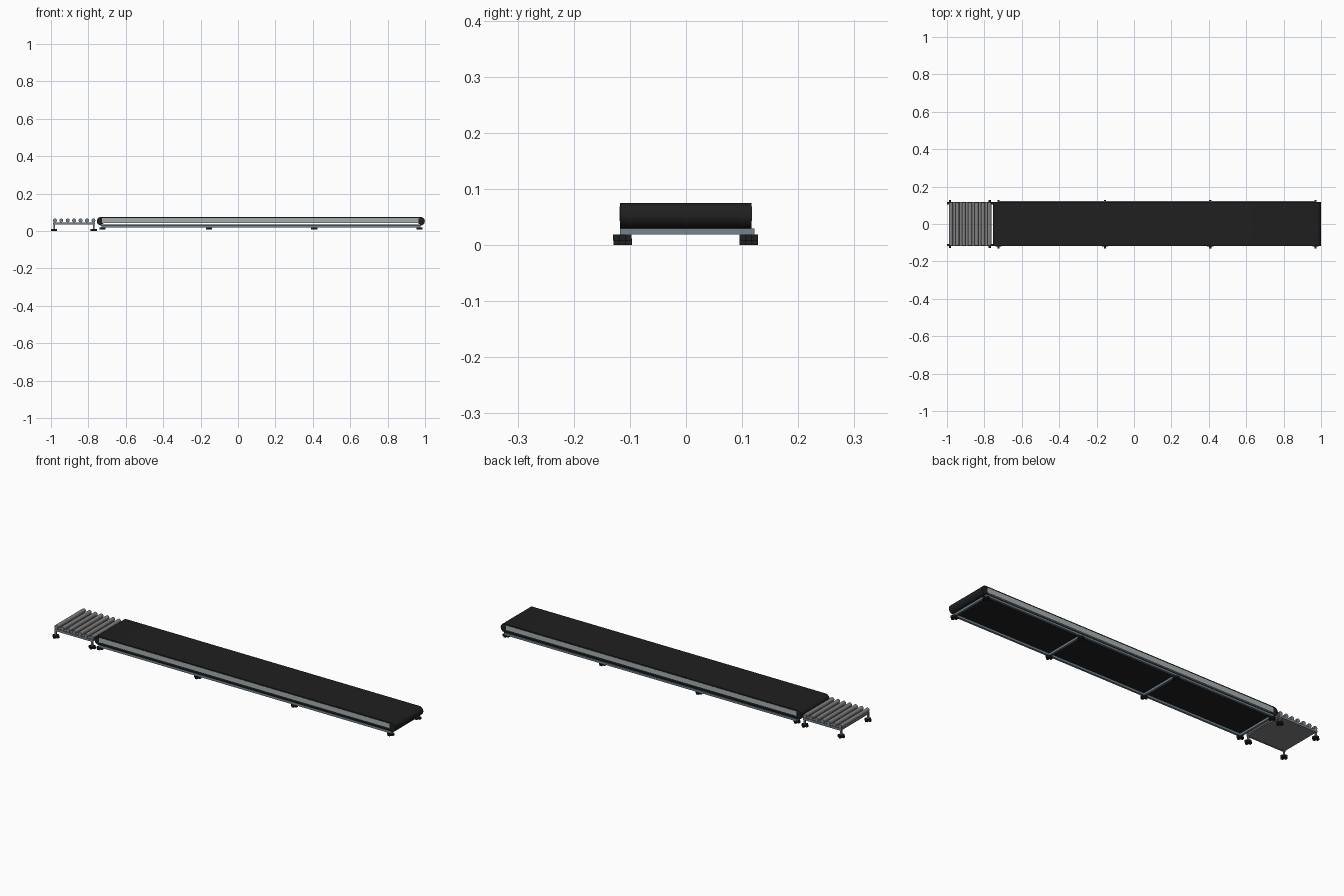
import bpy, bmesh, math

if "Cube" in bpy.data.objects:
    bpy.data.objects.remove(bpy.data.objects["Cube"])


def mat(name, c):
    m = bpy.data.materials.new(name)
    m.diffuse_color = (*c, 1)
    m.use_nodes = True
    m.node_tree.nodes["Principled BSDF"].inputs["Base Color"].default_value = m.diffuse_color
    return m


BLACK = mat("rubber_black", (0.014, 0.014, 0.014))
STEEL = mat("blue_steel", (0.17, 0.23, 0.28))
PANEL = mat("pale_grey", (0.38, 0.42, 0.42))
ROLL = mat("roller_grey", (0.22, 0.22, 0.22))


def finish(bm, name, m, smooth=False):
    bmesh.ops.recalc_face_normals(bm, faces=bm.faces)
    me = bpy.data.meshes.new(name)
    bm.to_mesh(me)
    bm.free()
    me.materials.append(m)
    ob = bpy.data.objects.new(name, me)
    bpy.context.collection.objects.link(ob)
    if smooth:
        bpy.context.view_layer.objects.active = ob
        ob.select_set(True)
        bpy.ops.object.shade_smooth_by_angle(angle=math.radians(35))
        ob.select_set(False)
    return ob


def add_box(bm, x0, x1, y0, y1, z0, z1):
    vs = bmesh.ops.create_cube(bm, size=1)["verts"]
    for v in vs:
        v.co = (x1 if v.co.x > 0 else x0, y1 if v.co.y > 0 else y0,
                z1 if v.co.z > 0 else z0)


def boxes(name, m, *specs):
    bm = bmesh.new()
    for s in specs:
        add_box(bm, *s)
    return finish(bm, name, m)


def cylinder_y(name, m, x, z, r, y0, y1, n=20):
    bm = bmesh.new()
    vs = bmesh.ops.create_cone(bm, cap_ends=True, segments=n, radius1=r,
                               radius2=r, depth=y1 - y0)["verts"]
    for v in vs:
        a, b, c = v.co
        v.co = (x + a, (y0 + y1) / 2 + c, z + b)
    return finish(bm, name, m, True)


def foot(name, x, y, z0, z1):
    # cross-shaped foot
    a, b = 0.0165, 0.006
    boxes(name, BLACK, (x - a, x + a, y - b, y + b, z0, z1),
          (x - b, x + b, y - a, y + a, z0, z1))


# belt: hollow stadium loop swept along y
Y0, Y1 = -0.118, 0.117
XL, XR, ZC, R, T = -0.732, 0.976, 0.0525, 0.0228, 0.006


def stadium(r, n=12):
    pts = []
    for cx, a0 in ((XR, -math.pi / 2), (XL, math.pi / 2)):
        for i in range(n + 1):
            a = a0 + math.pi * i / n
            pts.append((cx + r * math.cos(a), ZC + r * math.sin(a)))
    return pts


bm = bmesh.new()
rings = [[bm.verts.new((x, y, z)) for x, z in stadium(r)]
         for r, y in ((R, Y0), (R, Y1), (R - T, Y1), (R - T, Y0))]
n = len(rings[0])
for k in range(4):
    A, B = rings[k], rings[(k + 1) % 4]
    for i in range(n):
        j = (i + 1) % n
        bm.faces.new((A[i], A[j], B[j], B[i]))
finish(bm, "conveyor_belt", BLACK, True)

# end drums and the bed with pale side panels
cylinder_y("drum_left", BLACK, XL, ZC, R - T, Y0 + 0.001, Y1 - 0.001, 24)
cylinder_y("drum_right", BLACK, XR, ZC, R - T, Y0 + 0.001, Y1 - 0.001, 24)
boxes("bed_panels", PANEL, (-0.728, 0.966, Y0 - 0.0005, Y1 + 0.0005, 0.043, 0.069))

# frame below the belt
FX = (-0.725, -0.155, 0.408, 0.97)
FZ0, FZ1 = 0.019, 0.0297
boxes("frame_rails", STEEL,
      (-0.731, 0.976, -0.118, -0.107, FZ0, FZ1),
      (-0.731, 0.976, 0.111, 0.122, FZ0, FZ1))
boxes("frame_crossbars", STEEL,
      *[(x - 0.0055, x + 0.0055, -0.107, 0.111, FZ0, FZ1) for x in FX])
for i, x in enumerate(FX):
    for side, y in (("front", -0.1135), ("back", 0.1115)):
        foot(f"conveyor_foot_{side}_{i}", x, y, 0.0085, FZ0)

# roller table
TX = (-0.9835, -0.771)
boxes("table_plate", ROLL, (-0.985, -0.768, -0.113, 0.113, 0.036, 0.042))
boxes("table_rails", STEEL,
      *[(-0.989, -0.765, y - 0.004, y + 0.004, 0.035, 0.0465)
        for y in (-0.113, 0.113)])
for i, x in enumerate(TX):
    for side, y in (("front", -0.1125), ("back", 0.1115)):
        boxes(f"table_leg_{side}_{i}", STEEL,
              (x - 0.004, x + 0.004, y - 0.004, y + 0.004, 0.011, 0.036))
        foot(f"table_foot_{side}_{i}", x, y, 0, 0.0115)

# seven free rollers
for i in range(7):
    cylinder_y(f"roller_{i}", ROLL, -0.979 + i * 0.0343, 0.0565, 0.0105, -0.116, 0.116)
